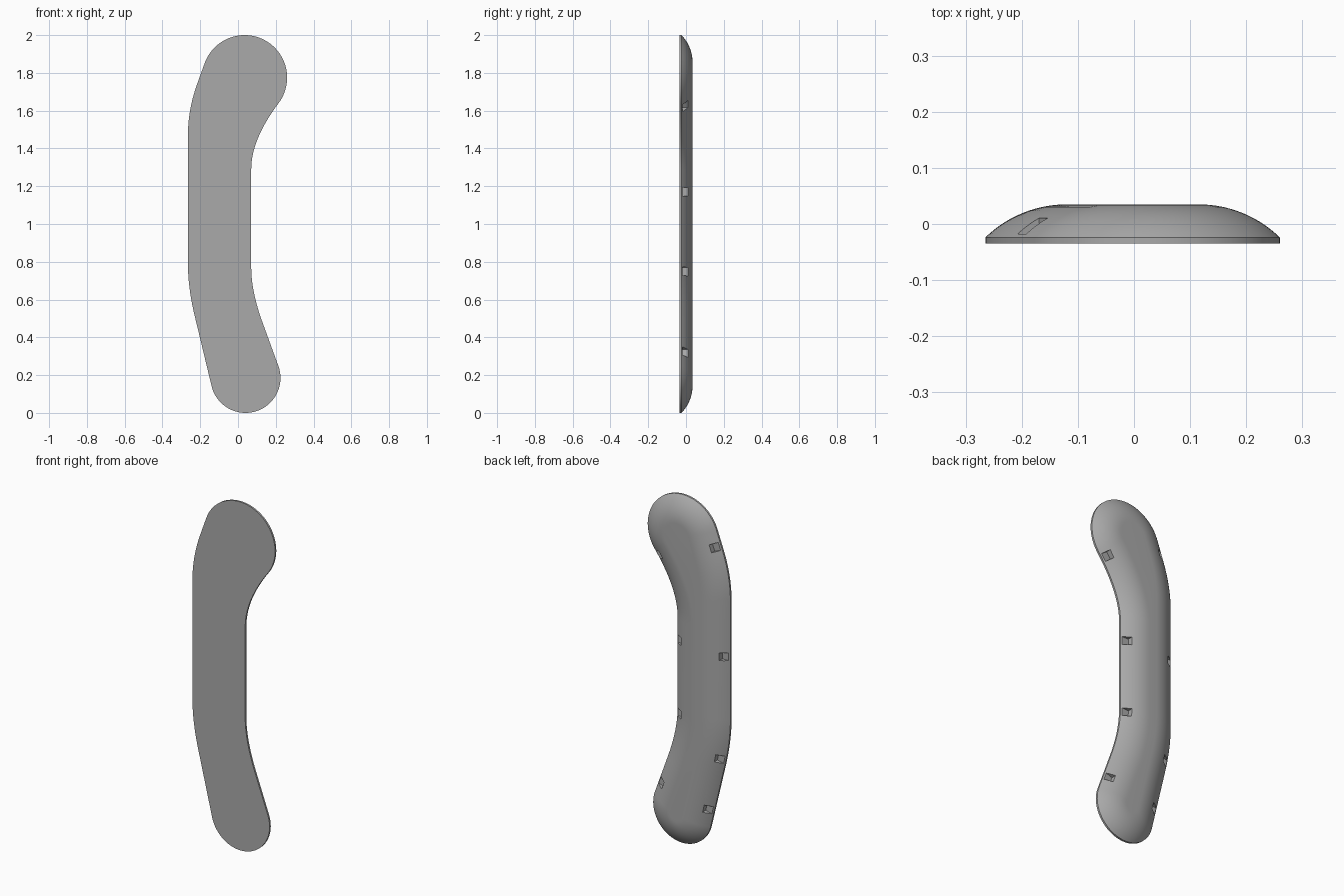
import bpy, bmesh, math
from mathutils import Vector, Matrix

if "Cube" in bpy.data.objects:
    bpy.data.objects.remove(bpy.data.objects["Cube"], do_unlink=True)

FRONT, RIM, BACK = -0.035, -0.024, 0.035   # depth levels along y
DOME = 0.145                               # width of the rounded border


def arc(cx, cz, r, a0, a1, n):
    angles = [math.radians(a0 + (a1 - a0) * i / n) for i in range(n + 1)]
    return [Vector((cx + r * math.cos(a), cz + r * math.sin(a))) for a in angles]


def bend(p, c, q, n=14):
    p, c, q = Vector(p), Vector(c), Vector(q)
    return [p * (1 - t) ** 2 + c * 2 * t * (1 - t) + q * t * t
            for t in (i / n for i in range(n + 1))]


# Outline in the x-z plane, anticlockwise
outline = (arc(0.035, 1.775, 0.225, -37, 160, 48)
           + bend((-0.215, 1.745), (-0.265, 1.607), (-0.265, 1.47))
           + bend((-0.265, 0.79), (-0.265, 0.656), (-0.226, 0.5))
           + arc(0.04, 0.185, 0.185, 194, 380, 44)
           + bend((0.13, 0.478), (0.07, 0.643), (0.07, 0.77))
           + bend((0.07, 1.29), (0.07, 1.447), (0.215, 1.64))[:-1])
count = len(outline)


def inward(i):
    a = (outline[i] - outline[i - 1]).normalized()
    b = (outline[(i + 1) % count] - outline[i]).normalized()
    d = (a + b).normalized()
    return Vector((-d.y, d.x))


normals = [inward(i) for i in range(count)]

# Cross-section of the border: upright rim, then an arc up to the flat back
radius = (DOME ** 2 + (BACK - RIM) ** 2) / (2 * (BACK - RIM))
sweep = math.asin(DOME / radius)
section = [(0, FRONT)]
for i in range(15):
    a = sweep * (1 - i / 14)
    section.append((DOME - radius * math.sin(a), BACK - radius * (1 - math.cos(a))))

# Bar body
bm = bmesh.new()
rings = [[bm.verts.new((p.x + n.x * d, y, p.y + n.y * d)) for p, n in zip(outline, normals)]
         for d, y in section]
for low, high in zip(rings, rings[1:]):
    for i in range(count):
        j = (i + 1) % count
        bm.faces.new((low[i], low[j], high[j], high[i]))
bm.faces.new(rings[0])
bm.faces.new(rings[-1])
bmesh.ops.recalc_face_normals(bm, faces=bm.faces)
mesh = bpy.data.meshes.new("curved_bar")
bm.to_mesh(mesh)
bm.free()
bar = bpy.data.objects.new("curved_bar", mesh)
bpy.context.collection.objects.link(bar)

grey = bpy.data.materials.new("plain_grey")
grey.use_nodes = True
grey.diffuse_color = (0.4, 0.4, 0.4, 1)
grey.node_tree.nodes["Principled BSDF"].inputs["Base Color"].default_value = (0.4, 0.4, 0.4, 1)
mesh.materials.append(grey)


# Small square pockets along both edges of the rounded border
def edge_point(side, z):
    hits = []
    for i in range(count):
        p, q = outline[i - 1], outline[i]
        if (p.y - z) * (q.y - z) <= 0 and p.y != q.y:
            d = (q - p).normalized()
            hits.append((p.lerp(q, (z - p.y) / (q.y - p.y)), Vector((-d.y, d.x))))
    return max(hits, key=lambda h: h[0].x * side)


bm = bmesh.new()
pockets = [(1, z) for z in (0.33, 0.75, 1.17, 1.61)] + [(-1, z) for z in (0.24, 0.55, 1.15, 1.77)]
for side, z in pockets:
    p, n = edge_point(side, z)
    across, depth = Vector((n.x, 0, n.y)), Vector((0, 1, 0))
    along = across.cross(depth)
    turn = Matrix((across, depth, along)).transposed().to_4x4()
    centre = Vector((p.x, 0.012, p.y)) + across * 0.025
    bmesh.ops.create_cube(bm, size=1, matrix=Matrix.Translation(centre) @ turn
                          @ Matrix.Diagonal((0.044, 0.06, 0.045, 1)))
cut_mesh = bpy.data.meshes.new("pocket_cutters")
bm.to_mesh(cut_mesh)
bm.free()
cut_mesh.materials.append(grey)
cutters = bpy.data.objects.new("pocket_cutters", cut_mesh)
cutters.hide_render = True
bpy.context.collection.objects.link(cutters)

bpy.ops.object.select_all(action="DESELECT")
bpy.context.view_layer.objects.active = bar
bar.select_set(True)
cut = bar.modifiers.new("pockets", "BOOLEAN")
cut.operation, cut.solver, cut.object = "DIFFERENCE", "EXACT", cutters
bpy.ops.object.modifier_apply(modifier=cut.name)
bpy.data.objects.remove(cutters, do_unlink=True)
bpy.ops.object.shade_smooth_by_angle(angle=math.radians(25))
